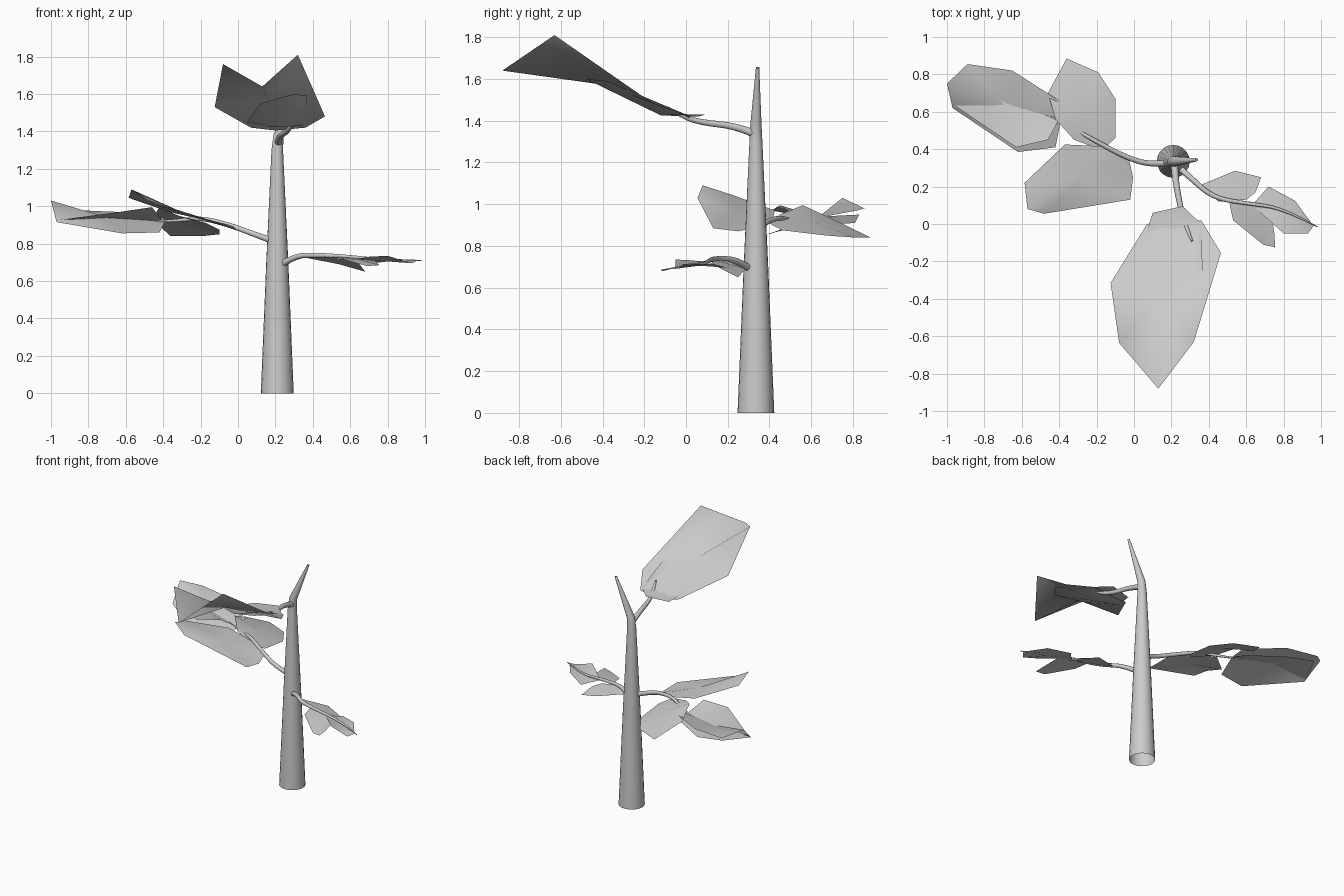
import bpy, bmesh, math


def smooth(obj, angle):
    bpy.ops.object.select_all(action='DESELECT')
    obj.select_set(True)
    bpy.context.view_layer.objects.active = obj
    bpy.ops.object.shade_smooth_by_angle(angle=math.radians(angle))


def tube(name, pts, sides=3, caps=True, kind='POLY'):
    """Tapered round tube through (x, y, z, radius) points."""
    cu = bpy.data.curves.new(name, 'CURVE')
    cu.dimensions = '3D'
    cu.bevel_depth = 1.0
    cu.bevel_resolution = sides
    cu.use_fill_caps = caps
    sp = cu.splines.new(kind)
    sp.points.add(len(pts) - 1)
    for p, (x, y, z, r) in zip(sp.points, pts):
        p.co = (x, y, z, 1)
        p.radius = r
    if kind == 'NURBS':
        sp.order_u = 3
        sp.use_endpoint_u = True
        sp.resolution_u = 4
    obj = bpy.data.objects.new(name, cu)
    bpy.context.collection.objects.link(obj)
    bpy.ops.object.select_all(action='DESELECT')
    obj.select_set(True)
    bpy.context.view_layer.objects.active = obj
    bpy.ops.object.convert(target='MESH')
    smooth(bpy.context.view_layer.objects.active, 50)


def leaf(name, centre, rim):
    """Thin blade: a fan from the midrib point to its outline."""
    bm = bmesh.new()
    c = bm.verts.new(centre)
    vs = [bm.verts.new(p) for p in rim]
    for a, b in zip(vs, vs[1:] + vs[:1]):
        bm.faces.new((c, a, b))
    bm.normal_update()
    if sum(f.normal.z * f.calc_area() for f in bm.faces) < 0:
        bmesh.ops.reverse_faces(bm, faces=bm.faces[:])
    me = bpy.data.meshes.new(name)
    bm.to_mesh(me)
    bm.free()
    obj = bpy.data.objects.new(name, me)
    bpy.context.collection.objects.link(obj)
    smooth(obj, 100)


# Trunk with a bent tip, open at the foot
tube("trunk", [(0.21, 0.335, 0, 0.088), (0.21, 0.335, 0.7, 0.059),
               (0.21, 0.335, 1.3, 0.031), (0.217, 0.335, 1.38, 0.027),
               (0.335, 0.343, 1.655, 0.008)], sides=8, caps=False)

# Branches
tube("left_branch", [(0.2, 0.33, 0.81, 0.018), (0.1, 0.315, 0.845, 0.015),
                     (-0.03, 0.35, 0.895, 0.014), (-0.2, 0.44, 0.94, 0.012),
                     (-0.33, 0.515, 0.92, 0.009), (-0.46, 0.58, 0.92, 0.004)], kind='NURBS')
tube("right_branch", [(0.22, 0.32, 0.68, 0.018), (0.3, 0.25, 0.735, 0.015),
                      (0.42, 0.14, 0.74, 0.013), (0.6, 0.11, 0.73, 0.01),
                      (0.8, 0.085, 0.71, 0.008), (0.98, -0.015, 0.71, 0.003)], kind='NURBS')
tube("front_branch", [(0.215, 0.335, 1.335, 0.02), (0.22, 0.24, 1.375, 0.017),
                      (0.25, 0.08, 1.39, 0.015), (0.28, -0.02, 1.42, 0.012),
                      (0.31, -0.09, 1.465, 0.005)], kind='NURBS')

# Leaves of the left branch
leaf("left_leaf_outer", (-0.68, 0.63, 0.935),
     [(-1.0, 0.75, 1.03), (-0.89, 0.855, 0.98), (-0.65, 0.82, 0.97), (-0.4, 0.66, 0.94),
      (-0.39, 0.56, 0.92), (-0.42, 0.41, 0.86), (-0.62, 0.385, 0.855), (-0.97, 0.62, 0.915)])
leaf("left_leaf_outer_crossing", (-0.68, 0.63, 0.94),
     [(-0.97, 0.64, 0.925), (-0.88, 0.83, 0.95), (-0.66, 0.81, 0.91), (-0.42, 0.66, 0.9),
      (-0.4, 0.56, 0.92), (-0.46, 0.45, 0.995), (-0.63, 0.41, 0.97)])
leaf("left_leaf_back", (-0.26, 0.6, 0.92),
     [(-0.36, 0.885, 0.84), (-0.19, 0.81, 0.84), (-0.1, 0.67, 0.85), (-0.1, 0.46, 0.875),
      (-0.17, 0.395, 0.91), (-0.32, 0.45, 0.95), (-0.42, 0.56, 0.995), (-0.46, 0.7, 0.93)])
leaf("left_leaf_front", (-0.28, 0.25, 0.96),
     [(-0.585, 0.22, 1.045), (-0.57, 0.08, 1.09), (-0.48, 0.055, 1.03), (-0.02, 0.13, 0.885),
      (-0.005, 0.25, 0.87), (-0.03, 0.36, 0.895), (-0.15, 0.415, 0.92), (-0.37, 0.425, 0.97)])

# Leaves of the right branch
leaf("right_leaf_back", (0.52, 0.2, 0.715),
     [(0.36, 0.21, 0.725), (0.54, 0.285, 0.69), (0.68, 0.25, 0.65), (0.65, 0.17, 0.69),
      (0.6, 0.13, 0.71), (0.45, 0.12, 0.735)])
leaf("right_leaf_front", (0.65, 0.03, 0.715),
     [(0.51, 0.11, 0.73), (0.62, 0.12, 0.725), (0.73, 0.1, 0.71), (0.75, -0.05, 0.69),
      (0.755, -0.125, 0.685), (0.69, -0.11, 0.68), (0.53, 0.02, 0.725)])
leaf("right_leaf_outer", (0.8, 0.07, 0.705),
     [(0.63, 0.1, 0.715), (0.72, 0.2, 0.695), (0.86, 0.125, 0.715), (0.96, -0.01, 0.71),
      (0.93, -0.05, 0.695), (0.8, -0.05, 0.735), (0.7, 0.04, 0.73)])

# Leaves of the front branch
leaf("front_leaf_large", (0.16, -0.38, 1.57),
     [(0.13, -0.88, 1.64), (-0.08, -0.635, 1.76), (-0.125, -0.315, 1.53), (0.07, 0.0, 1.42),
      (0.2, 0.02, 1.405), (0.36, 0.02, 1.42), (0.465, -0.155, 1.48), (0.32, -0.63, 1.81)])
leaf("front_leaf_small", (0.22, -0.12, 1.425),
     [(0.26, 0.095, 1.43), (0.1, 0.06, 1.42), (0.05, -0.1, 1.45), (0.12, -0.35, 1.55),
      (0.3, -0.48, 1.6), (0.37, -0.38, 1.59), (0.36, 0.0, 1.43)])
